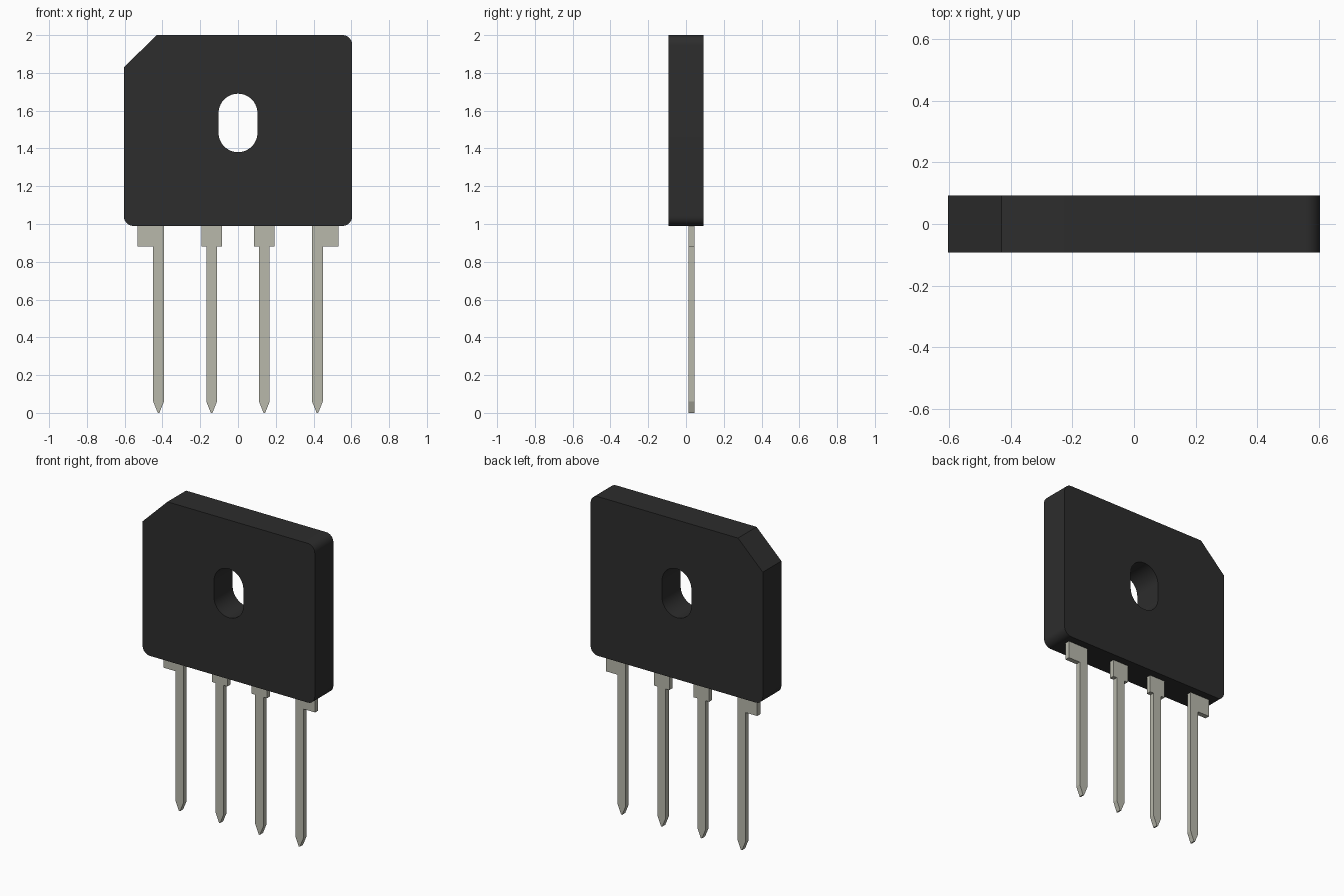
import bpy
import bmesh
from math import sin, cos, pi

default = bpy.data.objects.get("Cube")
if default:
    bpy.data.objects.remove(default, do_unlink=True)


def material(name, colour):
    mat = bpy.data.materials.new(name)
    mat.use_nodes = True
    mat.diffuse_color = (*colour, 1)
    bsdf = mat.node_tree.nodes["Principled BSDF"]
    bsdf.inputs["Base Color"].default_value = (*colour, 1)
    bsdf.inputs["Roughness"].default_value = 0.6
    return mat


def arc(cx, cz, radius, start, sweep, steps):
    """Points along an arc in the xz plane."""
    angles = [start + sweep * i / steps for i in range(steps + 1)]
    return [(cx + radius * cos(a), cz + radius * sin(a)) for a in angles]


def prism(name, loops, y0, y1, mat):
    """Fill an xz outline (further loops are holes) and extrude it along y."""
    bm = bmesh.new()
    edges = []
    for loop in loops:
        verts = [bm.verts.new((x, y0, z)) for x, z in loop]
        edges += [bm.edges.new((v, verts[i - 1])) for i, v in enumerate(verts)]
    bmesh.ops.triangle_fill(bm, use_beauty=True, edges=edges, normal=(0, -1, 0))
    result = bmesh.ops.extrude_face_region(
        bm, geom=bm.faces[:], use_keep_orig=True)
    moved = [g for g in result["geom"] if isinstance(g, bmesh.types.BMVert)]
    bmesh.ops.translate(bm, verts=moved, vec=(0, y1 - y0, 0))
    bmesh.ops.recalc_face_normals(bm, faces=bm.faces[:])
    mesh = bpy.data.meshes.new(name)
    bm.to_mesh(mesh)
    bm.free()
    mesh.materials.append(mat)
    obj = bpy.data.objects.new(name, mesh)
    bpy.context.collection.objects.link(obj)
    return obj


black = material("black_plastic", (0.026, 0.026, 0.026))
metal = material("tinned_metal", (0.48, 0.48, 0.41))

# Package body: three rounded corners, one chamfered corner, slotted hole
half_w, bottom, top, r, depth = 0.604, 0.99, 2.0, 0.05, 0.093
outline = [(-half_w, 1.83), (-0.43, top)]
outline += arc(half_w - r, top - r, r, pi / 2, -pi / 2, 8)
outline += arc(half_w - r, bottom + r, r, 0, -pi / 2, 8)
outline += arc(r - half_w, bottom + r, r, -pi / 2, -pi / 2, 8)

slot_r = 0.103
slot = arc(0, 1.587, slot_r, 0, pi, 20) + arc(0, 1.483, slot_r, pi, pi, 20)

body = prism("body", [outline, slot], -depth, depth, black)
bpy.ops.object.select_all(action="DESELECT")
body.select_set(True)
bpy.context.view_layer.objects.active = body
bpy.ops.object.shade_smooth_by_angle(angle=pi / 6)


# Flat pins: a wide shoulder under the body, a narrow shaft, a pointed tip
def pin(name, side, shaft, shoulder):
    (a, b), (c, d) = shaft, shoulder
    mid = (a + b) / 2
    root, step, taper = bottom + 0.01, 0.88, 0.06
    points = [(c, root), (c, step), (a, step), (a, taper), (mid - 0.004, 0),
              (mid + 0.004, 0), (b, taper), (b, step), (d, step), (d, root)]
    # Drop the doubled points where shaft and shoulder are flush
    points = list(dict.fromkeys(points))
    prism(name, [[(side * x, z) for x, z in points]], 0.014, 0.045, metal)


for label, side in (("left", 1), ("right", -1)):
    pin("inner_pin_" + label, side, (0.111, 0.168), (0.085, 0.194))
    pin("outer_pin_" + label, side, (0.392, 0.449), (0.392, 0.531))
